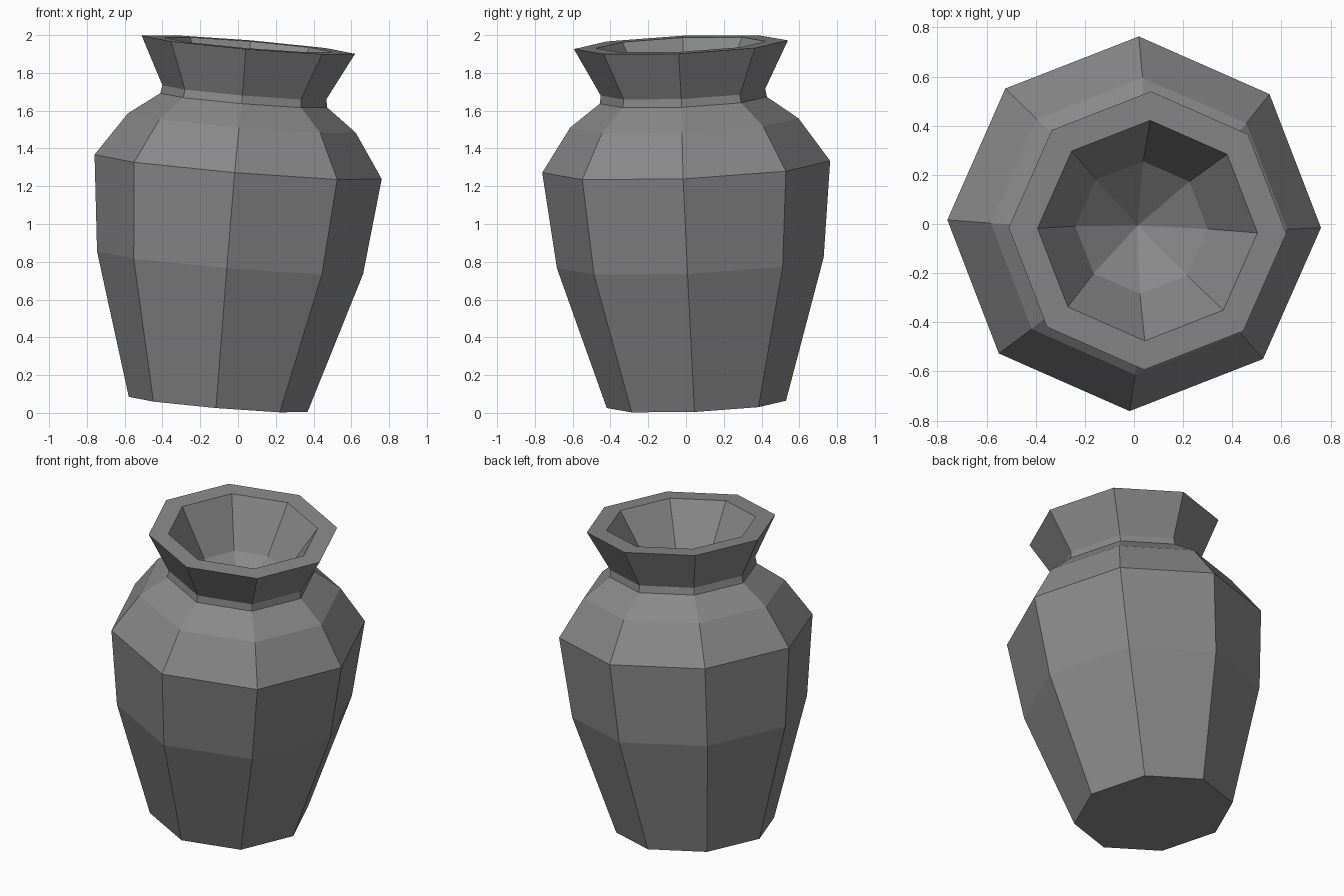
import bpy, bmesh, math
from mathutils import Vector, Matrix

if "Cube" in bpy.data.objects:
    bpy.data.objects.remove(bpy.data.objects["Cube"])

SIDES = 8
TURN = math.radians(-1.3)
AXIS = Vector((0.084, -0.043, 1.0))       # the vase leans slightly
BASE = Vector((-0.105, 0.055, 0.045))     # centre of the foot

# Profile: (radius, height of ring centre), from foot, over the rim, into the mouth
PROFILE = [
    (0.475, 0.045),   # foot
    (0.707, 0.795),   # lower belly
    (0.763, 1.303),   # widest ring
    (0.605, 1.535),   # shoulder
    (0.443, 1.655),   # neck base
    (0.436, 1.698),   # neck top
    (0.567, 1.949),   # outer rim
    (0.449, 1.949),   # inner rim
    (0.270, 1.660),   # inner mouth
]
APEX_Z = 1.47         # lowest point inside the mouth

stretch = AXIS.length
tilt = Vector((0, 0, 1)).rotation_difference(AXIS).to_matrix().to_4x4()
place = Matrix.Translation(BASE) @ tilt


def along(z):
    return (z - BASE.z) * stretch


bm = bmesh.new()
rings = []
for r, z in PROFILE:
    ring = []
    for i in range(SIDES):
        a = TURN + i * math.tau / SIDES
        ring.append(bm.verts.new((r * math.cos(a), r * math.sin(a), along(z))))
    rings.append(ring)

# Walls
for lo, hi in zip(rings, rings[1:]):
    for i in range(SIDES):
        j = (i + 1) % SIDES
        bm.faces.new((lo[i], lo[j], hi[j], hi[i]))

# Flat foot and conical inner floor
bm.faces.new(list(reversed(rings[0])))
apex = bm.verts.new((0, 0, along(APEX_Z)))
for i in range(SIDES):
    bm.faces.new((rings[-1][i], rings[-1][(i + 1) % SIDES], apex))

bmesh.ops.transform(bm, matrix=place, verts=bm.verts)
bmesh.ops.recalc_face_normals(bm, faces=bm.faces)

mesh = bpy.data.meshes.new("vase")
bm.to_mesh(mesh)
bm.free()

mat = bpy.data.materials.new("grey clay")
mat.diffuse_color = (0.25, 0.25, 0.25, 1.0)
mat.use_nodes = True
mat.node_tree.nodes["Principled BSDF"].inputs["Base Color"].default_value = mat.diffuse_color
mesh.materials.append(mat)

vase = bpy.data.objects.new("vase", mesh)
bpy.context.collection.objects.link(vase)
